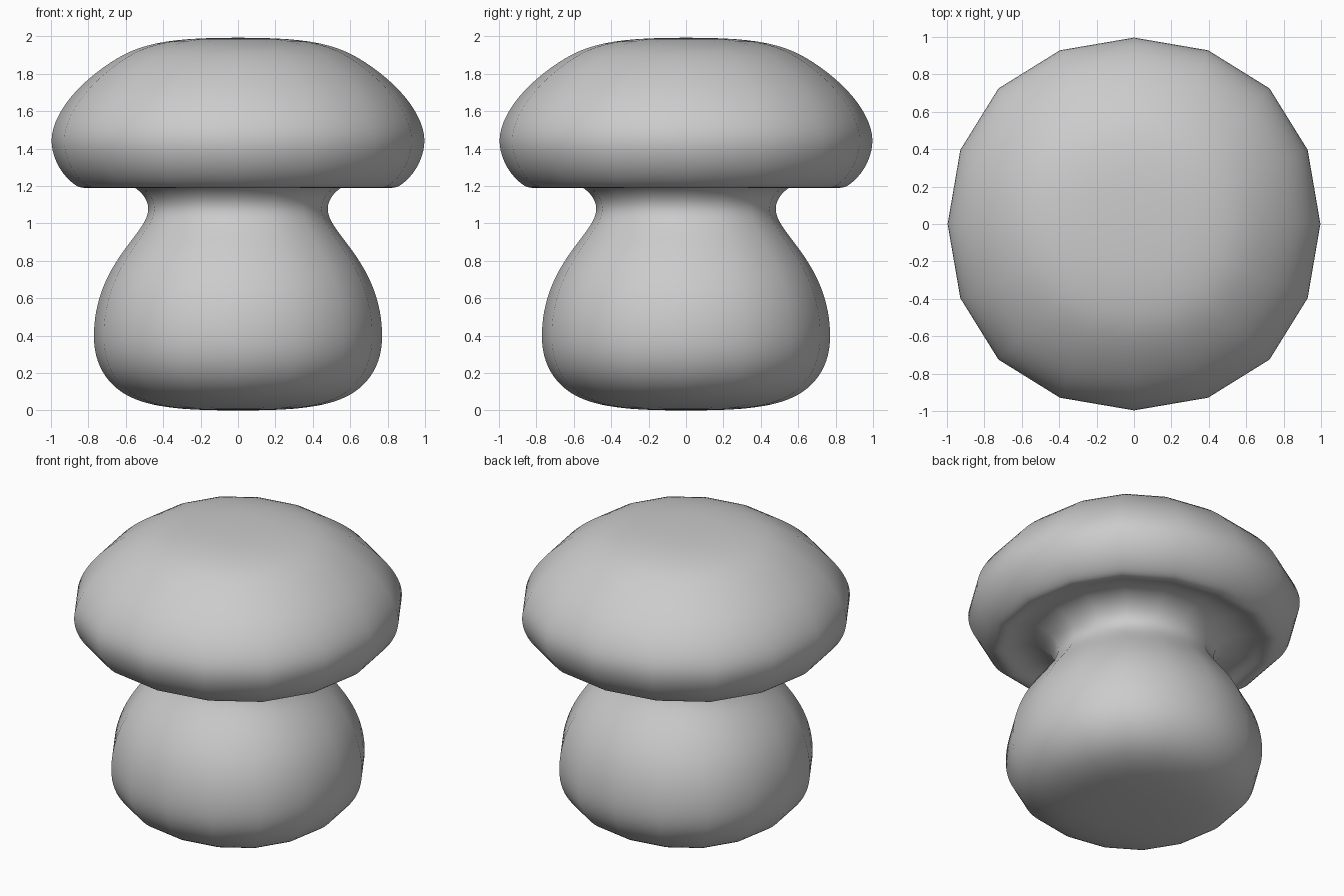
import bpy, bmesh

if "Cube" in bpy.data.objects:
    bpy.data.objects.remove(bpy.data.objects["Cube"])

# Silhouette from the foot, up the stem, under the cap and over the top: (radius, height)
profile = [
    (0.20, -0.002), (0.40, 0.018), (0.52, 0.045), (0.63, 0.095), (0.715, 0.18),
    (0.765, 0.29), (0.775, 0.42), (0.755, 0.57), (0.70, 0.72), (0.61, 0.86),
    (0.52, 0.97), (0.47, 1.06), (0.49, 1.14), (0.56, 1.205), (0.66, 1.235),
    (0.75, 1.215), (0.82, 1.18), (0.88, 1.205), (0.96, 1.29), (1.007, 1.42),
    (0.985, 1.54), (0.90, 1.68), (0.76, 1.81), (0.60, 1.915), (0.45, 1.965),
    (0.22, 1.995),
]
SHRINK = 44 / 48  # how far subdivision pulls in the side of a square

# Square rings that subdivision rounds into 16 sides
bm = bmesh.new()
rings = []
for r, z in profile:
    h = r / SHRINK
    rings.append([bm.verts.new((x * h, y * h, z))
                  for x, y in ((-1, -1), (1, -1), (1, 1), (-1, 1))])
for a, b in zip(rings, rings[1:]):
    for i in range(4):
        j = (i + 1) % 4
        bm.faces.new((a[i], a[j], b[j], b[i]))
bm.faces.new(rings[0][::-1])   # foot
bm.faces.new(rings[-1])        # crown
for f in bm.faces:
    f.smooth = True

mesh = bpy.data.meshes.new("mushroom")
bm.to_mesh(mesh)
bm.free()
mushroom = bpy.data.objects.new("mushroom", mesh)
bpy.context.collection.objects.link(mushroom)

sub = mushroom.modifiers.new("round", 'SUBSURF')
sub.levels = sub.render_levels = 2
